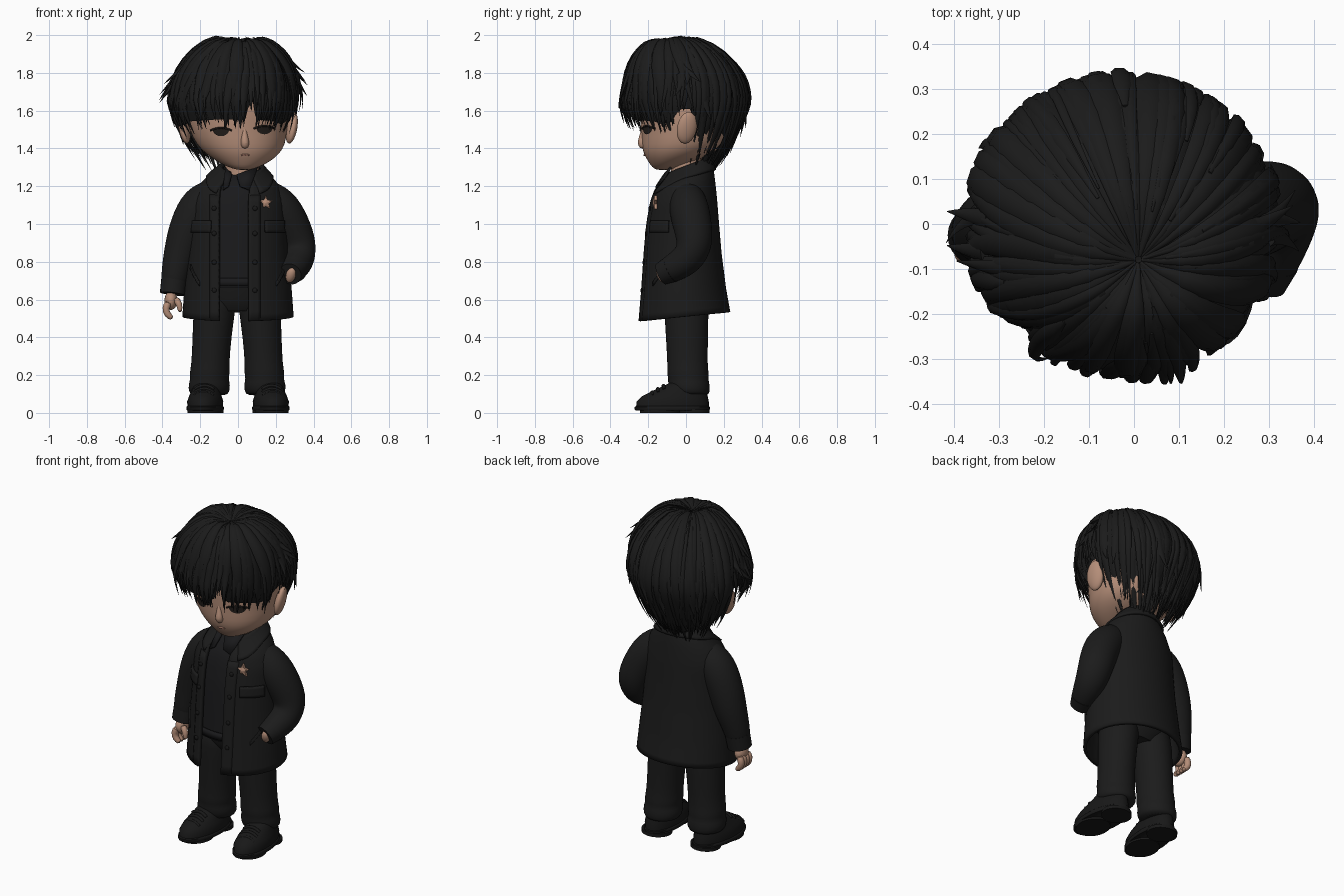
import bpy, bmesh, math, random
from math import sin, cos, pi, asin, sqrt
from mathutils import Vector

random.seed(4)
if "Cube" in bpy.data.objects:
    bpy.data.objects.remove(bpy.data.objects["Cube"])


def material(name, *rgb):
    m = bpy.data.materials.new(name)
    m.use_nodes = True
    m.diffuse_color = (*rgb, 1)
    bsdf = m.node_tree.nodes["Principled BSDF"]
    bsdf.inputs["Base Color"].default_value = (*rgb, 1)
    bsdf.inputs["Roughness"].default_value = 0.8
    return m


HAIR = material("hair black", .011, .011, .011)
COAT = material("coat black", .011, .011, .011)
SHIRT = material("shirt black", .01, .01, .011)
CLOTH = material("trouser black", .011, .011, .011)
SHOE = material("shoe black", .009, .009, .009)
SKIN = material("skin", .46, .27, .19)
LIP = material("lip", .38, .19, .14)
EYE = material("eye dark", .016, .012, .01)
BADGE = material("copper", .45, .26, .18)


# Helpers
def finish(ob, mat, angle=50):
    ob.data.materials.append(mat)
    bpy.ops.object.select_all(action='DESELECT')
    ob.select_set(True)
    bpy.context.view_layer.objects.active = ob
    bpy.ops.object.shade_smooth_by_angle(angle=math.radians(angle))
    return ob


def build(name, parts, mat, closed=True, caps=True, thick=0, subdiv=0):
    """Skin each part, a list of point rows, into one object."""
    bm = bmesh.new()
    for rows in parts:
        vs = [[bm.verts.new(p) for p in row] for row in rows]
        n = len(vs[0])
        for a, b in zip(vs, vs[1:]):
            for i in range(n if closed else n - 1):
                j = (i + 1) % n
                bm.faces.new((a[i], a[j], b[j], b[i]))
        if closed and caps:
            bm.faces.new(vs[0][::-1])
            bm.faces.new(vs[-1])
    bmesh.ops.recalc_face_normals(bm, faces=bm.faces)
    me = bpy.data.meshes.new(name)
    bm.to_mesh(me)
    bm.free()
    ob = bpy.data.objects.new(name, me)
    bpy.context.collection.objects.link(ob)
    if thick:
        mod = ob.modifiers.new("thickness", 'SOLIDIFY')
        mod.thickness, mod.offset = thick, 0
    if subdiv:
        ob.modifiers.new("smooth", 'SUBSURF').levels = subdiv
    return finish(ob, mat)


def interp(table, k):
    for a, b in zip(table, table[1:]):
        if k <= b[0]:
            t = max(0, (k - a[0]) / (b[0] - a[0]))
            return [p + (q - p) * t for p, q in zip(a[1:], b[1:])]
    return table[-1][1:]


def oval(z, cx, cy, rx, ry, n=28):
    return [(cx + rx * sin(2 * pi * i / n), cy - ry * cos(2 * pi * i / n), z) for i in range(n)]


def tube(pts, radii, flat=1, ref=None, n=8):
    """Rows of a swept oval; ref is the point the flat side faces away from."""
    pts = [Vector(p) for p in pts]
    rows = []
    for i, p in enumerate(pts):
        t = (pts[min(i + 1, len(pts) - 1)] - pts[max(i - 1, 0)]).normalized()
        nor = (p - ref) if ref else Vector((1, 0, 0))
        nor = (nor - t * nor.dot(t)).normalized()
        side = t.cross(nor)
        rows.append([p + radii[i] * (side * cos(2 * pi * k / n) + nor * flat * sin(2 * pi * k / n)) for k in range(n)])
    return rows


def ball(name, loc, scale, mat, rot=(0, 0, 0)):
    bpy.ops.mesh.primitive_uv_sphere_add(segments=20, ring_count=12, location=loc, rotation=rot)
    ob = bpy.context.object
    ob.name, ob.scale = name, scale
    return finish(ob, mat)


def span(a, b, n):
    return [a + (b - a) * i / n for i in range(n + 1)]


# Head: height, centre x, centre y, half width, half depth
ORIGIN = Vector((0, 0, 0))
FACE = [(1.285, .03, -.12, .03, .035), (1.3, .03, -.11, .08, .07), (1.33, .03, -.075, .14, .125),
        (1.37, .025, -.04, .195, .185), (1.42, .015, -.015, .237, .222), (1.5, 0, 0, .262, .24),
        (1.6, 0, 0, .275, .25), (1.75, 0, 0, .25, .24), (1.88, 0, 0, .15, .15), (1.93, 0, 0, .03, .03)]
build("head", [[oval(*r) for r in FACE]], SKIN, subdiv=1)
build("neck", [[oval(z, .02, .005, .09, .085) for z in (1.15, 1.4)]], SKIN)


def face_pt(x, z, off=0):
    cx, cy, rx, ry = interp(FACE, z)
    return (x, cy - off - ry * sqrt(max(0, 1 - ((x - cx) / rx) ** 2)), z)


bridge = [(.034, -.226, 1.52), (.035, -.23, 1.47), (.037, -.236, 1.43), (.037, -.224, 1.4)]
build("nose", [tube(bridge, [.008, .016, .026, .018], n=10)], SKIN, subdiv=2)
build("mouth", [tube([face_pt(x, 1.365, -.002) for x in span(.015, .062, 6)],
                     [.002, .005, .006, .005, .006, .005, .002], ref=ORIGIN)], LIP)
for side, ex, ez in (("right", -.09, 1.495), ("left", .14, 1.505)):
    grid = [[face_pt(ex + .043 * s, ez + (.014 * f - .03 * (1 - f)) * (1 - s * s) ** .6, .005)
             for s in span(-1, 1, 12)] for f in span(0, 1, 4)]
    build(side + "_eye", [grid], EYE, closed=False)
    lash = [face_pt(ex + .056 * s, ez + .014 * (1 - s * s), .004) for s in span(-1, 1, 8)]
    build(side + "_lash", [tube(lash, [.005] * 9, ref=ORIGIN)], EYE)
for side, s in (("right", -1), ("left", 1)):
    ball(side + "_ear", (s * .284, .005, 1.51), (.028, .054, .086), SKIN, (-.15, s * .2, s * .25))

# Hair: hanging length below the widest level, by direction from front to back
DROP = [(-1, .135), (-.6, .15), (-.35, .19), (-.2, .11), (-.1, .06), (.1, .06), (.2, .24), (.4, .33), (1, .35)]
MID = Vector((-.025, 0, 1.655))


def hang(a):
    return interp(DROP, sin(a))[0] * (1 - math.exp(-((a - 5.02) / .07) ** 2))


def hair_pt(a, u, drop, scale):
    arc = u * (pi / 2 + drop / .33)
    over = max(0, arc - pi / 2) * .33
    th = min(arc, pi / 2)
    r = sin(th) * scale * (1 - .42 * (over / .3) ** 1.4)
    lift = cos(th) - .16 * math.exp(-(th / .25) ** 2) + .06 * sin(2 * th) * min(.25, sin(a))
    return MID + Vector((.34 * r * cos(a) + .035 * cos(th), .325 * r * sin(a) - .08 * cos(th) ** 2,
                         .35 * lift * scale - over))


cap = [[hair_pt(a, u, .75 * hang(a), .95) for a in span(0, 2 * pi * 95 / 96, 95)] for u in span(.001, 1, 18)]
build("hair_cap", [cap], HAIR, caps=False)


def lock(a, width, start, scale, tip):
    drop = hang(a) * random.uniform(.75, 1.15)
    sway = random.uniform(-.25, .25) * (1 - math.exp(-((a - 5.02) / .3) ** 2))
    us = span(start, 1, 13)
    pts = [hair_pt(a + sway * u * u, u, drop, scale + tip * max(0, u - .65) ** 1.5) for u in us]
    v = span(0, 1, 13)
    radii = [width * min(1, .2 + 1.6 * u) * (1 - t ** 2.5) * min(1, .3 + 4 * t) + .001 for u, t in zip(us, v)]
    return tube(pts, radii, .5, MID, 6)


locks = [lock(2 * pi * i / 120 + random.uniform(-.02, .02), random.uniform(.02, .047), .01,
              random.uniform(.94, 1.03), random.uniform(-.2, .45)) for i in range(120)]
build("hair_locks", locks, HAIR)
wisps = [lock(random.uniform(0, 2 * pi), random.uniform(.01, .024), random.uniform(.1, .55),
              random.uniform(1, 1.045), random.uniform(-.1, .8)) for i in range(80)]
build("hair_wisps", wisps, HAIR)
# Under layer that covers the nape
nape = [lock(a, .04, .5, random.uniform(.8, .88), random.uniform(-.3, 0)) for a in span(.25, pi - .25, 36)]
build("hair_nape", nape, HAIR)
# Tips that flick away from the head
flicks = []
for i in range(26):
    a, u0 = random.uniform(-.3, pi + .3), random.uniform(.45, .75)
    turn = random.uniform(-.2, .2)
    pts = [hair_pt(a + turn * t * t, u0 + .2 * t, hang(a), 1.01 + .15 * t ** 2) for t in span(0, 1, 7)]
    flicks.append(tube(pts, [.02 * (1 - t ** 2) + .001 for t in span(0, 1, 7)], .5, MID, 6))
build("hair_flicks", flicks, HAIR)

# Coat: height, centre x, centre y, half width, half depth, tilt of the level
BODY = [(.51, 0, -.01, .285, .235, .1), (.65, 0, -.015, .275, .217, .05), (.85, 0, -.02, .255, .198, 0),
        (1, 0, -.02, .245, .185, 0), (1.12, 0, -.015, .24, .17, .05), (1.2, .005, -.01, .205, .155, .15),
        (1.26, .01, .005, .145, .13, .3), (1.3, .02, .01, .1, .1, .4)]


def coat_pt(a, z, off=0):
    cx, cy, rx, ry, tilt = interp(BODY, z)
    y = cy - (ry + off) * cos(a)
    return Vector((cx + (rx + off) * sin(a), y, z + tilt * y))


def coat_at(x, z, off=0):
    cx, _, rx, _, _ = interp(BODY, z)
    return coat_pt(asin(max(-1, min(1, (x - cx) / rx))), z, off)


def opening(z, x):
    rx = interp(BODY, z)[2]
    return asin(min(x / rx, .55))


rows = [[coat_pt(a, z) for a in span(opening(z, .055), 2 * pi - opening(z, .1), 44)] for z in span(.51, 1.3, 24)]
build("coat_body", [rows], COAT, closed=False, thick=.02)
build("shirt", [[[coat_pt(a, z, -.018) for a in span(0, 2 * pi * 31 / 32, 31)] for z in span(.67, 1.285, 16)]], SHIRT)
build("shirt_hem", [[[coat_pt(a, z, -.014) for a in span(-.5, .4, 8)] for z in (.68, .72)]], SHIRT,
      closed=False, thick=.008)


def patch(name, a0, a1, z0, z1, off=.014, slant=0, thick=.014):
    grid = [[coat_pt(a, z + slant * (a - a0), off) for a in span(a0, a1, 10)] for z in span(z0, z1, 4)]
    return build(name, [grid], COAT, closed=False, thick=thick)


# Coat details: pockets, collar, plackets, buttons
for side, s in (("right", -1), ("left", 1)):
    patch(side + "_chest_flap", s * .58, s * 1.2, .955, 1.02, .015)
    patch(side + "_pocket_welt", s * .8, s * 1.15, .68, .7, .012, s * .25, .01)
    placket = [[coat_at(x, z, .006) for x in span(*((.055, .115) if s > 0 else (-.145, -.1)), 4)]
               for z in span(.51, 1.17, 14)]
    build(side + "_placket", [placket], COAT, closed=False, thick=.01)
    for z in (.66, .8, .95, 1.09):
        ball(side + "_button", coat_at(.085 if s > 0 else -.12, z, .014), (.013, .007, .013), SHOE)
    flap = [[(-.02 + s * .012, -.115, 1.26), (.02 + s * .085, -.08, 1.3)],
            [(-.02 + s * .03, -.155, 1.2), (-.01 + s * .07, -.158, 1.18)]]
    build(side + "_shirt_collar", [flap], SHIRT, closed=False, thick=.012)
collar = []
for f in span(0, 1, 6):
    collar.append([coat_pt(a, 1.305 - f * (.06 + .085 * max(0, cos(a)) ** 2), .008 + .007 * f)
                   for a in span(.5, 2 * pi - .55, 40)])
build("coat_collar", [collar], COAT, closed=False, thick=.014)

# Star badge
c = coat_at(.14, 1.12, .012)
star = [[(c.x + k * r * sin(pi * i / 5), c.y - d, c.z + k * r * cos(pi * i / 5))
         for i in range(10) for r in [.018 if i % 2 else .04]] for k, d in ((1, -.01), (1, .004), (.15, .014))]
build("star_badge", [star], BADGE)

# Arms
right = [(-.09, 0, 1.2), (-.2, 0, 1.12), (-.265, 0, .98), (-.302, 0, .85), (-.333, -.015, .74), (-.345, -.025, .64)]
left = [(.1, 0, 1.2), (.212, .01, 1.11), (.283, .035, .99), (.32, .05, .89), (.322, .01, .81), (.298, -.07, .765),
        (.275, -.13, .735)]
build("right_sleeve", [tube(right, [.065, .112, .106, .094, .076, .066], n=14)], COAT, subdiv=2)
build("left_sleeve", [tube(left, [.065, .112, .106, .1, .09, .077, .062], n=14)], COAT, subdiv=2)
build("right_cuff", [tube([(-.336, -.017, .71), (-.346, -.026, .63)], [.07, .068], n=24)], COAT)
build("left_cuff", [tube([(.295, -.08, .76), (.277, -.132, .735)], [.072, .06], n=24)], COAT)

# Hands
ball("right_palm", (-.355, -.03, .595), (.034, .048, .05), SKIN)
fingers = [tube([(-.365, y, .59), (-.385, y, .555), (-.376, y, .52), (-.345, y, .498)], [.022, .022, .021, .015])
           for y in (-.066, -.04, -.014, .01)]
fingers.append(tube([(-.335, -.055, .61), (-.308, -.068, .575), (-.306, -.07, .53)], [.022, .019, .012]))
build("right_fingers", fingers, SKIN, subdiv=1)
ball("left_hand", (.28, -.13, .73), (.026, .024, .044), SKIN, (.4, .3, 0))

# Trousers
build("hips", [[oval(z, 0, 0, rx, ry) for z, rx, ry in ((.54, .14, .09), (.6, .2, .13), (.8, .2, .14))]], CLOTH)
LEG = [(.09, .152, .025, .092, .095), (.11, .153, .02, .108, .105), (.15, .152, .015, .112, .112),
       (.18, .151, .012, .1, .105), (.21, .15, .01, .108, .112), (.25, .147, .008, .1, .106),
       (.4, .138, .005, .103, .112), (.55, .125, .002, .112, .118), (.68, .11, 0, .11, .12)]
for side, s, shift in (("right", -1, 0), ("left", 1, -.01)):
    build(side + "_trouser_leg", [[oval(z, s * x + shift, y, rx, ry) for z, x, y, rx, ry in LEG]], CLOTH, subdiv=1)

    # Shoes
    upper = [oval(*r) for r in ((.025, 0, -.072, .092, .193), (.06, 0, -.071, .095, .192), (.088, 0, -.06, .086, .175),
                                (.115, 0, -.035, .075, .146), (.145, 0, -.005, .066, .11), (.165, 0, .012, .06, .085))]
    sole = [oval(z, 0, -.073, .098 * k, .2 * k) for z, k in ((.012, .97), (.018, 1), (.032, 1), (.036, .96))]
    heel = [oval(z, 0, .045, .088, .08) for z in (0, .02)]
    ball_pad = [oval(z, 0, -.14, .088, .105) for z in (0, .015)]
    laces = [tube([(.05 * t, y, z - .02 * t * t) for t in span(-1, 1, 6)], [.009] * 7, ref=Vector((0, 0, -1)))
             for y, z in ((-.18, .11), (-.15, .128), (-.12, .145))]
    for name, parts in (("shoe", [upper]), ("sole", [sole, heel, ball_pad]), ("laces", laces)):
        ob = build(side + "_" + name, parts, SHOE)
        ob.location.x, ob.rotation_euler.z = s * .168, s * .08
